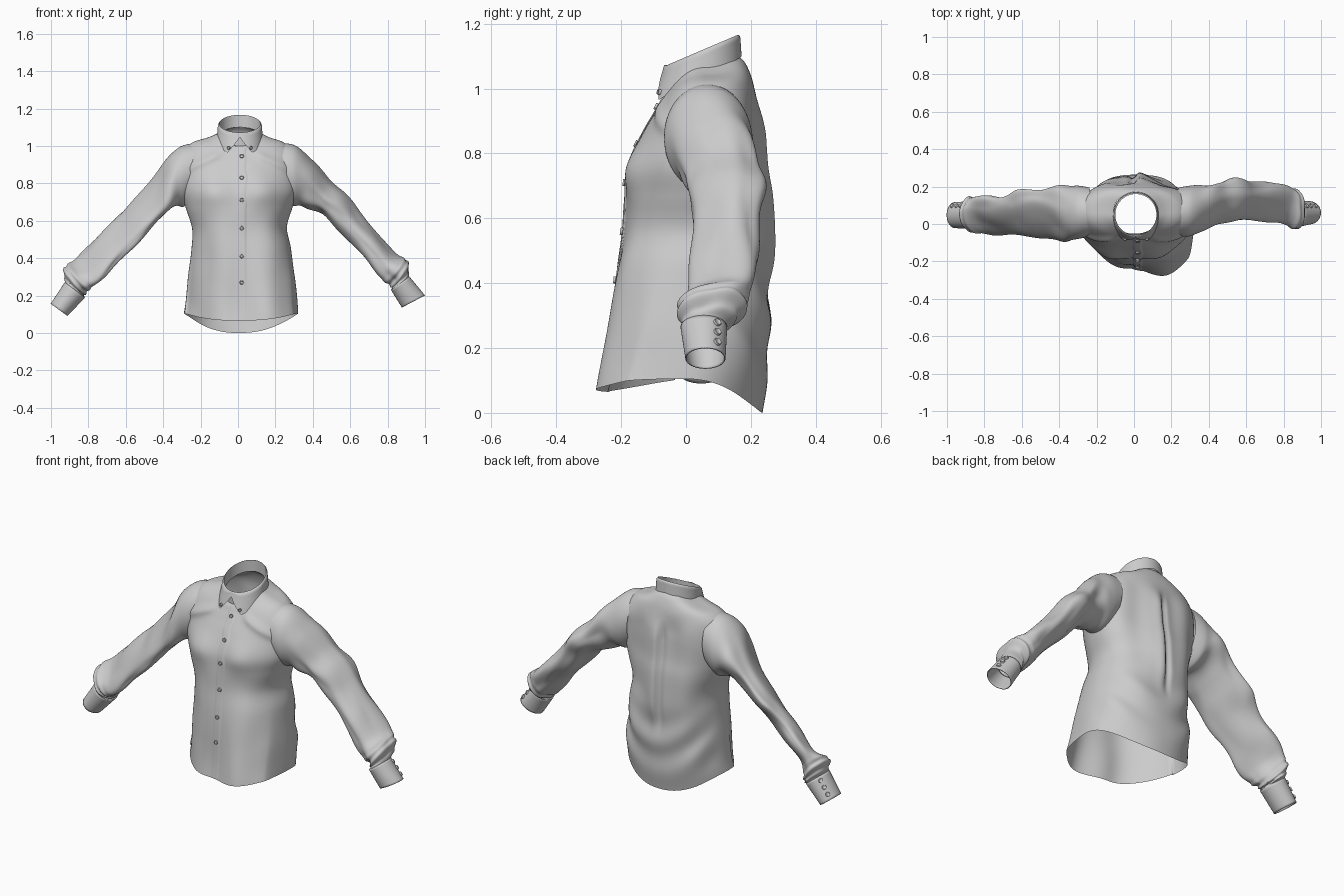
import bpy, math
from math import sin, cos, pi, exp
from mathutils import Vector, noise
from mathutils.bvhtree import BVHTree

if "Cube" in bpy.data.objects:
    bpy.data.objects.remove(bpy.data.objects["Cube"])


def spline(rows, v):
    """Catmull-Rom sample of table rows, v in 0..1."""
    n = len(rows) - 1
    i = min(int(v * n), n - 1)
    t = v * n - i
    p0, p1, p2, p3 = (rows[max(0, min(n, i + k))] for k in (-1, 0, 1, 2))
    return [b + .5 * t * (c - a + t * (2*a - 5*b + 4*c - d + t * (3*(b - c) + d - a)))
            for a, b, c, d in zip(p0, p1, p2, p3)]


def lerp(table, x):
    for (x0, y0), (x1, y1) in zip(table, table[1:]):
        if x <= x1:
            return y0 + (y1 - y0) * (x - x0) / (x1 - x0)
    return table[-1][1]


def step(a, b, x):
    t = max(0, min(1, (x - a) / (b - a)))
    return t * t * (3 - 2 * t)


def loft(name, fn, nu, nv, closed=True, drop=None, thick=0):
    """Sheet from fn(u, v); returns a BVH for placing details on it."""
    cols = nu if closed else nu + 1
    verts = [fn(i / nu, j / nv) for j in range(nv + 1) for i in range(cols)]
    faces = []
    for j in range(nv):
        for i in range(nu):
            k = (i + 1) % cols
            f = (j*cols + i, j*cols + k, (j+1)*cols + k, (j+1)*cols + i)
            if not (drop and drop(sum((verts[q] for q in f), Vector()) / 4)):
                faces.append(f)
    me = bpy.data.meshes.new(name)
    me.from_pydata(verts, [], faces)
    me.shade_smooth()
    me.set_sharp_from_angle(angle=math.radians(50))
    ob = bpy.data.objects.new(name, me)
    bpy.context.collection.objects.link(ob)
    if thick:
        m = ob.modifiers.new("thickness", 'SOLIDIFY')
        m.thickness, m.offset = thick, 0
    return BVHTree.FromPolygons(verts, faces)


# Torso: half width left/right, front y, back y, z at front/side/back
TORSO = [
    (.285, .32, -.25, .23, .065, .105, .0),
    (.275, .315, -.24, .248, .15, .17, .12),
    (.265, .305, -.225, .256, .3, .3, .28),
    (.25, .285, -.21, .26, .45, .45, .45),
    (.245, .258, -.195, .258, .56, .56, .56),
    (.275, .285, -.183, .252, .67, .67, .67),
    (.30, .31, -.17, .238, .76, .76, .76),
    (.31, .31, -.132, .23, .86, .86, .87),
    (.305, .305, -.10, .22, .92, .95, .95),
    (.25, .25, -.077, .205, .96, 1.015, 1.025),
    (.16, .17, -.064, .185, .985, 1.045, 1.075),
    (.11, .13, -.052, .163, 1.0, 1.065, 1.1)]


def torso(u, v):
    wl, wr, yf, yb, zf, zs, zb = spline(TORSO, v)
    a = 2 * pi * u
    c, s = cos(a), sin(a)
    e = 2 / 2.25
    x = (wr if c > 0 else -wl) * abs(c) ** e
    y = (yf + yb) / 2 + (yb - yf) / 2 * math.copysign(abs(s) ** e, s)
    z = zs + ((zf if s < 0 else zb) - zs) * s * s
    soft = step(0, .4, abs(s))
    body = 1 - step(.9, 1.02, z)
    if s < 0:
        # front: uneven hem, bust, folds running from collar to armpit
        y -= .25 * x * (1 - step(.05, .6, z)) * soft
        y -= .02 * exp(-((abs(x) - .13) ** 2 + (z - .75) ** 2) / .007)
        d = z - (1.0 - .45 * abs(x))
        y -= .012 * exp(-(d / .025) ** 2) * step(.06, .14, abs(x)) * soft
        y += .007 * sin(26 * x + 1) * (1 - step(.3, .65, z)) * soft
    else:
        # back: centre pleat and draped curves in the lower back
        pleat = step(.3, .5, z) * (1 - step(.85, .97, z))
        y += pleat * (.010 * exp(-(x - .03)**2 / .001) - .02 * exp(-(x + .005)**2 / .0003))
        drape = exp(-((z - .28) / .15) ** 2) * soft
        y += .009 * drape * sin(28 * (z - 3 * x * x) + 5 * x)
        y += .006 * sin(30 * x) * step(.35, .6, z) * body * soft
    n = noise.noise(Vector((x * 6, y * 6, z * 3.5))) * .01 * body
    return Vector((x + n * c, y + n * s, z))


body = loft("shirt_body", torso, 192, 100,
            drop=lambda p: abs(p.x) > .282 and .74 < p.z < .96 and -.03 < p.y < .16)

# Sleeves: upper outline x,z; lower outline x,z; y range
SLEEVE_L = [
    (-.23, 1.015, -.25, .71, -.065, .195), (-.31, .995, -.29, .675, -.08, .205),
    (-.40, .915, -.335, .67, -.085, .20), (-.49, .79, -.42, .60, -.075, .19),
    (-.60, .665, -.50, .52, -.07, .175), (-.68, .59, -.60, .42, -.06, .16),
    (-.78, .49, -.69, .33, -.055, .15), (-.87, .395, -.76, .26, -.05, .14),
    (-.925, .345, -.81, .21, -.04, .14), (-.925, .27, -.82, .19, -.025, .12)]
SLEEVE_R = [
    (.23, 1.015, .25, .71, -.065, .195), (.31, 1.0, .29, .68, -.065, .205),
    (.40, .92, .35, .68, -.03, .21), (.49, .81, .43, .65, 0, .225),
    (.58, .735, .49, .60, .01, .235), (.65, .655, .58, .50, .02, .23),
    (.75, .53, .67, .41, .01, .22), (.84, .42, .75, .32, 0, .21),
    (.91, .385, .81, .25, -.02, .175), (.915, .30, .82, .23, -.015, .125)]
CUFF_L = [(-.925, .27, -.82, .19, -.025, .12), (-1.0, .155, -.913, .092, -.02, .115)]
CUFF_R = [(.915, .30, .82, .23, -.015, .125), (.998, .2, .878, .137, 0, .12)]


def tube(rows, folds=0, slant=0):
    """Sleeve tube; slant flattens the section diagonally."""
    def fn(u, v):
        xu, zu, xl, zl, y0, y1 = spline(rows, v)
        a = 2 * pi * u
        r = 1.0
        if folds:
            # soft creases, stronger where cloth bunches at elbow and cuff
            k = step(.12, .3, v) * (1 - step(.95, 1, v)) * folds
            r += k * .2 * noise.noise(Vector((cos(a) * 1.2 + rows[0][0] * 9, sin(a) * 1.2, v * 6)))
            r += k * .03 * sin(2 * a + 25 * v)
            r += .06 * step(.8, .88, v) * (1 - step(.95, 1, v)) * sin(85 * v + 2 * sin(a))
        lean = slant * step(.12, .4, v) * (1 - step(.75, .95, v))
        c, s = cos(a - lean / 2) * r, sin(a + lean / 2) * r
        return Vector(((xu + xl) / 2 + (xu - xl) / 2 * c,
                       (y0 + y1) / 2 + (y1 - y0) / 2 * s,
                       (zu + zl) / 2 + (zu - zl) / 2 * c))
    return fn


def button(name, loc, normal, r=.011):
    """Round button with a raised rim and dished centre."""
    q = Vector(normal).to_track_quat('Z', 'Y')
    prof = [(0, .003), (.55, .003), (.7, .005), (.9, .005), (1, .003), (1, -.003)]

    def fn(u, v):
        pr, pz = prof[round(v * 5)]
        return Vector(loc) + q @ Vector((r * pr * cos(2*pi*u), r * pr * sin(2*pi*u), pz))
    loft(name, fn, 16, 5)


for side, sx, srows, crows, slant in (("left", -1, SLEEVE_L, CUFF_L, .8),
                                      ("right", 1, SLEEVE_R, CUFF_R, .3)):
    loft("sleeve_" + side, tube(srows, 1, slant), 72, 110)
    cuff = loft("cuff_" + side, tube(crows), 48, 8, thick=.004)
    for i, t in enumerate((.2, .45, .7)):
        xu, zu = spline(crows, t)[:2]
        hit, nrm, _, _ = cuff.ray_cast(Vector((xu + sx * .3, .095, zu + .3)), Vector((-sx, 0, -1)))
        if hit:
            nrm = nrm if nrm.x * sx > 0 else -nrm
            button(f"cuff_button_{side}_{i}", hit + nrm * .004, nrm, .012)


# Button placket following the front of the body
def front_y(x, z):
    hit = body.ray_cast(Vector((x, -1, z)), Vector((0, 1, 0)))[0]
    return hit.y if hit else -.06


def placket(u, v):
    z = .072 + v * .92
    x = .02 + (u - .5) * .052 + .016 * noise.noise(Vector((0, 3, z * 14))) * step(.6, .75, z)
    return Vector((x, front_y(x, z) - (.001 if u in (0, 1) else .005), z))


loft("front_placket", placket, 6, 90, closed=False)
for i, z in enumerate((.27, .41, .56, .71, .83, .945)):
    button(f"front_button_{i}", (.02, front_y(.02, z) - .007, z), (0, -1, .1 if z < .75 else .5))


# Collar: inner stand and folded leaf with two front points
def collar_at(a, grow, z):
    return Vector((.01 + (.116 + grow) * sin(a), .05 - (.116 + grow) * cos(a), z))


def rim(a):
    return 1.119 - .047 * cos(a)


def stand(u, v):
    a = 2 * pi * u
    base = 1.05 - .05 * cos(a)
    return collar_at(a, -.006, base + (rim(a) - base) * v)


def leaf(u, v):
    a = 2 * pi * u
    deg = math.degrees(min(a, 2 * pi - a))
    drop = lerp([(0, .025), (26, .112), (70, .085), (180, .065)], deg)
    grow = -.006 + .007 * min(1, v * 6) + (.006 + .022 * max(0, cos(a))) * v * drop / .09
    return collar_at(a, grow, rim(a) + .004 * sin(pi * min(1, v * 4)) - drop * v)


loft("collar_stand", stand, 96, 8)
loft("collar_leaf", leaf, 138, 14, closed=False)
for i, d in enumerate((-25, 25)):
    p = leaf((d / 360) % 1, .8)
    button(f"collar_button_{i}", p + Vector((0, -.004, 0)), (sin(math.radians(d)), -1, .3), .009)
